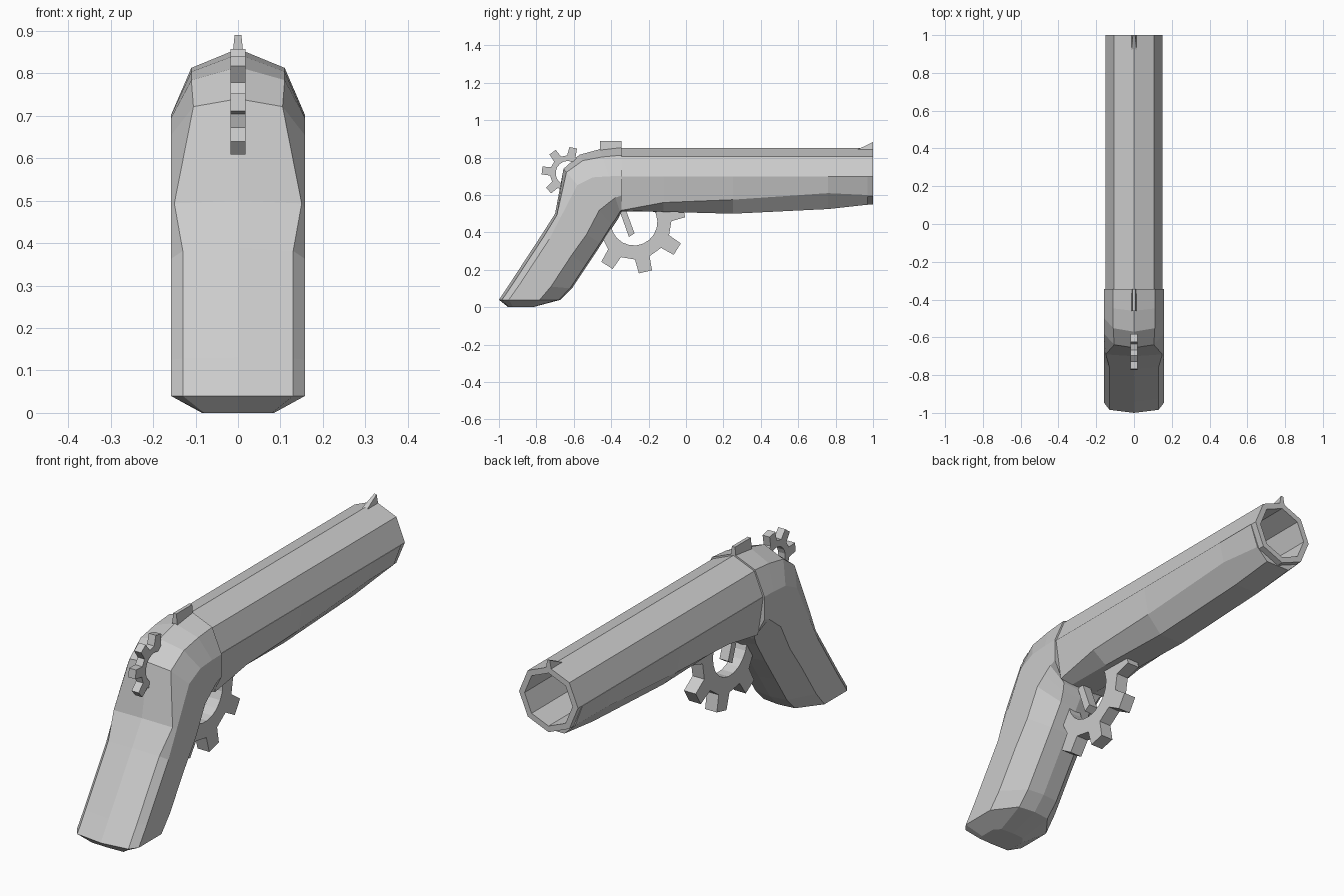
import bpy, bmesh
from math import sin, cos, radians, degrees, asin, pi

if "Cube" in bpy.data.objects:
    bpy.data.objects.remove(bpy.data.objects["Cube"])


def finish(name, bm):
    bmesh.ops.recalc_face_normals(bm, faces=bm.faces)
    me = bpy.data.meshes.new(name)
    bm.to_mesh(me)
    bm.free()
    ob = bpy.data.objects.new(name, me)
    bpy.context.collection.objects.link(ob)
    return ob


def loft(name, rings):
    """Skin a list of closed rings and cap both ends."""
    bm = bmesh.new()
    vs = [[bm.verts.new(p) for p in r] for r in rings]
    n = len(vs[0])
    for a, b in zip(vs, vs[1:]):
        for i in range(n):
            j = (i + 1) % n
            bm.faces.new((a[i], a[j], b[j], b[i]))
    bm.faces.new(vs[0])
    bm.faces.new(vs[-1])
    return finish(name, bm)


def plate(name, outline, bottom, top=None, z_top=None):
    """Side outline (y, z) given thickness in x; points at z_top may be thinner."""
    def half(z):
        return top if z_top is not None and z >= z_top else bottom
    return loft(name, [[(s * half(z), y, z) for y, z in outline] for s in (-1, 1)])


def gear(name, cy, cz, r_in, r_root, r_tip, teeth, start, end, tooth, thick):
    """Arc of a toothed ring, angles in degrees in the side view."""
    def pt(r, a):
        return cy + r * cos(radians(a)), cz + r * sin(radians(a))
    d_root, d_tip = degrees(asin(tooth / r_root)), degrees(asin(tooth * 0.9 / r_tip))
    out = [pt(r_root, start)]
    for i, a in enumerate(teeth):
        out += [pt(r_root, a - d_root), pt(r_tip, a - d_tip),
                pt(r_tip, a + d_tip), pt(r_root, a + d_root)]
    out.append(pt(r_root, end))
    steps = 12
    out += [pt(r_in, end + (start - end) * i / steps) for i in range(steps + 1)]
    return plate(name, out, thick)


# Barrel: octagonal tube with a deep bore
def octagon(r, y):
    return [(r * sin(i * pi / 4), y, 0.70 + r * cos(i * pi / 4)) for i in range(8)]


loft("barrel", [octagon(0.15, -0.345), octagon(0.15, 1.0),
                octagon(0.122, 1.0), octagon(0.122, -0.30)])

# Forestock: cradle under the barrel, (y, edge half width, edge z, bottom z)
rings = []
for y, w, ze, zb in [(-0.345, 0.125, 0.518, 0.512), (-0.12, 0.13, 0.56, 0.51),
                     (0.25, 0.13, 0.575, 0.50), (0.76, 0.13, 0.61, 0.525),
                     (0.97, 0.115, 0.60, 0.548)]:
    half = [(0.152, 0.70), (w, ze), (0.06, zb)]
    cradle = [(-0.14, 0.70), (-0.099, 0.601), (0, 0.56), (0.099, 0.601), (0.14, 0.70)]
    ring = half + [(-x, z) for x, z in reversed(half)] + cradle
    rings.append([(x, y, z) for x, z in ring])
loft("forestock", rings)

# Frame and grip: sections from the spine point to the inner point,
# then back half width, back chamfer, side start, side end, inner half width
sections = [
    ((-0.345, 0.858), (-0.345, 0.510), 0.11, 0.13, 0.45, 0.75, 0.12),
    ((-0.46, 0.845), (-0.350, 0.500), 0.11, 0.12, 0.42, 0.75, 0.10),
    ((-0.57, 0.815), (-0.365, 0.470), 0.11, 0.09, 0.35, 0.75, 0.09),
    ((-0.655, 0.74), (-0.390, 0.432), 0.105, 0.06, 0.28, 0.72, 0.08),
    ((-0.70, 0.50), (-0.453, 0.337), 0.15, 0.04, 0.12, 0.68, 0.08),
    ((-0.77, 0.39), (-0.530, 0.221), 0.13, 0.05, 0.16, 0.66, 0.08),
    ((-0.94, 0.13), (-0.610, 0.100), 0.13, 0.05, 0.16, 0.66, 0.08),
    ((-1.00, 0.04), (-0.670, 0.040), 0.13, 0.05, 0.16, 0.66, 0.08),
    ((-0.95, 0.00), (-0.820, 0.000), 0.08, 0.02, 0.20, 0.75, 0.06),
]
rings = []
for b, f, w1, t1, t2, t3, w4 in sections:
    side = 0.158 if b[1] > 0 else 0.085
    half = [(w1, t1), (side, t2), (side, t3), (w4, 0.97)]
    ring = [(0, 0)] + half + [(0, 1)] + [(-w, t) for w, t in reversed(half)]
    rings.append([(w, b[0] + (f[0] - b[0]) * t, b[1] + (f[1] - b[1]) * t)
                  for w, t in ring])
loft("grip", rings)

# Trigger guard and hammer: partial cog wheels
gear("trigger_guard", -0.278, 0.455, 0.125, 0.20, 0.275,
     [-122, -77, -32, 13], -172, 38, 0.04, 0.03)
gear("hammer", -0.632, 0.717, 0.065, 0.095, 0.14,
     [30, 78, 126, 174, 222], 10, 250, 0.023, 0.018)

# Trigger blade
plate("trigger", [(-0.36, 0.53), (-0.305, 0.375), (-0.275, 0.395), (-0.325, 0.53)], 0.022)

# Sights
plate("rear_sight", [(-0.46, 0.83), (-0.345, 0.83), (-0.345, 0.89), (-0.46, 0.89)],
      0.014, 0.008, 0.88)
plate("front_sight", [(0.91, 0.84), (1.0, 0.84), (1.0, 0.883)], 0.014, 0.006, 0.88)
